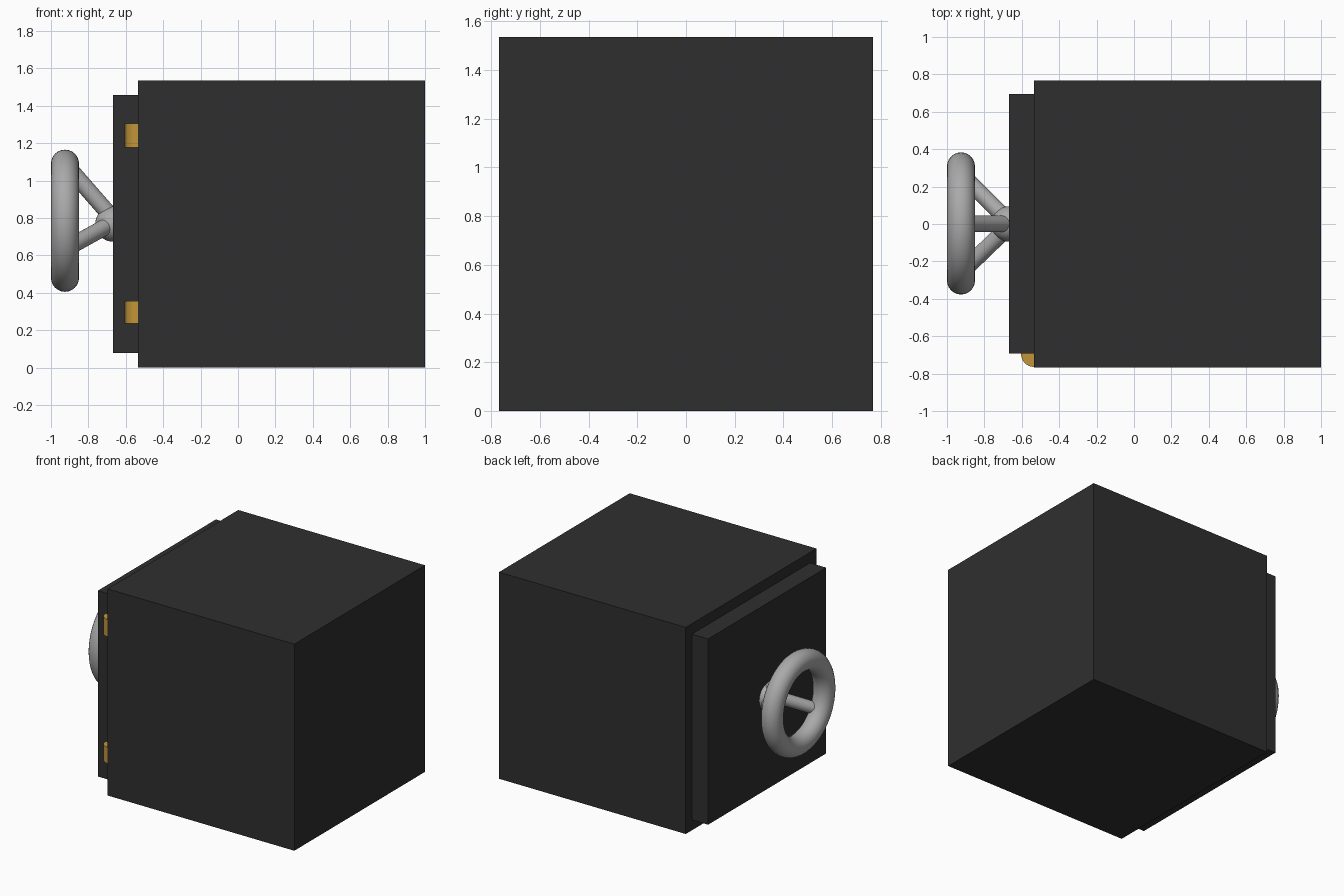
import bpy, math
from mathutils import Vector

if "Cube" in bpy.data.objects:
    bpy.data.objects.remove(bpy.data.objects["Cube"])


def material(name, rgb):
    m = bpy.data.materials.new(name)
    m.diffuse_color = (*rgb, 1)
    m.use_nodes = True
    m.node_tree.nodes["Principled BSDF"].inputs["Base Color"].default_value = m.diffuse_color
    return m


BLACK = material("dark_iron", (0.028, 0.028, 0.028))
STEEL = material("grey_steel", (0.40, 0.40, 0.40))
BRASS = material("brass", (0.53, 0.30, 0.04))


def finish(name, mat, smooth=False):
    ob = bpy.context.object
    ob.name = name
    ob.data.materials.append(mat)
    if smooth:
        bpy.ops.object.shade_smooth_by_angle(angle=math.radians(40))
    return ob


def box(name, lo, hi, mat):
    lo, hi = Vector(lo), Vector(hi)
    bpy.ops.mesh.primitive_cube_add(size=1, location=(lo + hi) / 2)
    bpy.context.object.scale = hi - lo
    bpy.ops.object.transform_apply(location=False, rotation=False, scale=True)
    return finish(name, mat)


def rod(name, a, b, radius, mat):
    a, b = Vector(a), Vector(b)
    d = b - a
    bpy.ops.mesh.primitive_cylinder_add(
        vertices=32, radius=radius, depth=d.length, location=(a + b) / 2,
        rotation=d.to_track_quat('Z', 'Y').to_euler())
    return finish(name, mat, True)


# Safe body and raised door
box("safe_body", (-0.535, -0.767, 0), (1, 0.767, 1.535), BLACK)
box("door", (-0.668, -0.692, 0.077), (-0.535, 0.694, 1.457), BLACK)

# Hinges along the front edge of the door
for name, z0, z1 in (("upper_hinge", 1.177, 1.305), ("lower_hinge", 0.235, 0.355)):
    rod(name, (-0.535, -0.695, z0), (-0.535, -0.695, z1), 0.069, BRASS)

# Hand wheel rim
CX, CY, CZ, R = -0.925, 0.003, 0.785, 0.305
bpy.ops.mesh.primitive_torus_add(
    major_radius=R, minor_radius=0.075, major_segments=64, minor_segments=24,
    location=(CX, CY, CZ), rotation=(0, math.pi / 2, 0))
finish("wheel_rim", STEEL, True)

# Hub on the door
bpy.ops.mesh.primitive_uv_sphere_add(
    segments=32, ring_count=16, radius=0.095, location=(-0.668, 0, 0.768))
finish("wheel_hub", STEEL, True)

# Three slanted spokes from hub to rim, the first pointing up
for i in range(3):
    a = math.radians(90 + 120 * i)
    rod(f"spoke_{i + 1}", (-0.655, 0, 0.782),
        (CX, CY + R * math.cos(a), CZ + R * math.sin(a)), 0.044, STEEL)
